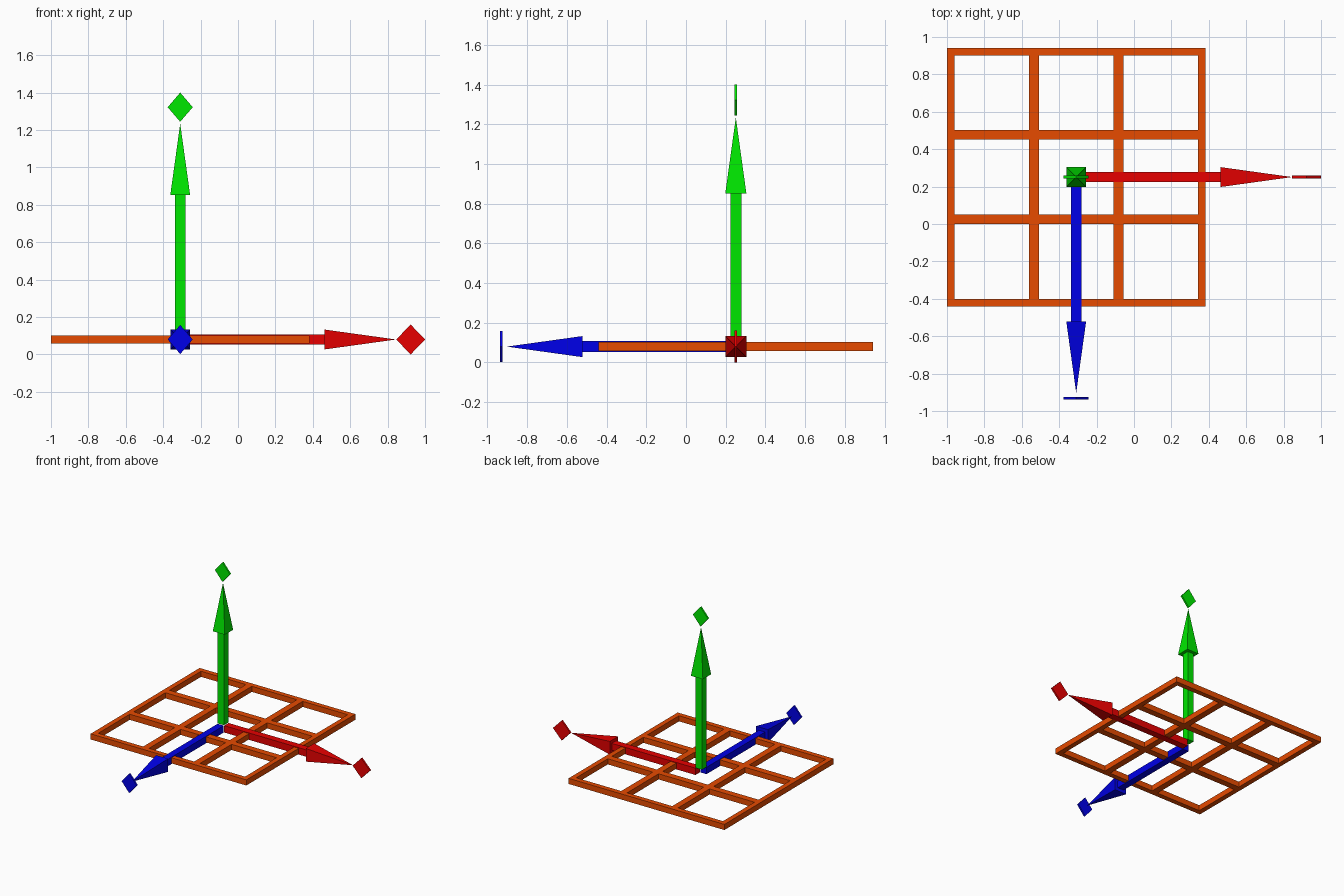
import bpy, bmesh, math
from mathutils import Matrix, Vector

if "Cube" in bpy.data.objects:
    bpy.data.objects.remove(bpy.data.objects["Cube"])

CENTRE = Vector((-0.309, 0.251, 0.08))


def material(name, rgb):
    m = bpy.data.materials.new(name)
    m.diffuse_color = (*rgb, 1)
    m.use_nodes = True
    m.node_tree.nodes["Principled BSDF"].inputs["Base Color"].default_value = m.diffuse_color
    return m


def finish(bm, name, mat):
    bmesh.ops.recalc_face_normals(bm, faces=bm.faces)
    me = bpy.data.meshes.new(name)
    bm.to_mesh(me)
    bm.free()
    me.materials.append(mat)
    ob = bpy.data.objects.new(name, me)
    bpy.context.collection.objects.link(ob)
    return ob


def box(bm, lo, hi):
    lo, hi = Vector(lo), Vector(hi)
    size = hi - lo
    bmesh.ops.create_cube(bm, size=1, matrix=Matrix.Translation((lo + hi) / 2)
                          @ Matrix.Diagonal((*size, 1)))


orange = material("burnt orange", (0.80, 0.07, 0.0))
red = material("red", (0.80, 0.0, 0.0))
green = material("green", (0.0, 0.80, 0.0))
blue = material("blue", (0.0, 0.0, 0.80))

# Lattice: one flat panel with nine square openings
HALF, RIM, BAR, MID, H = 0.691, 0.04, 0.026, 0.226, 0.0225
cuts = [-HALF, -HALF + RIM, -MID - BAR, -MID + BAR,
        MID - BAR, MID + BAR, HALF - RIM, HALF]
bm = bmesh.new()
grid = [[bm.verts.new((x, y, -H)) for y in cuts] for x in cuts]
for i in range(7):
    for j in range(7):
        if i % 2 == 0 or j % 2 == 0:
            bm.faces.new((grid[i][j], grid[i + 1][j],
                          grid[i + 1][j + 1], grid[i][j + 1]))
ext = bmesh.ops.extrude_face_region(bm, geom=bm.faces[:],
                                    use_keep_orig=True)
bmesh.ops.translate(bm, vec=(0, 0, 2 * H),
                    verts=[g for g in ext["geom"]
                           if isinstance(g, bmesh.types.BMVert)])
finish(bm, "floor_lattice", orange).location = CENTRE

# Arrows: square shaft and four-sided head, modelled upright then turned
SHAFT, HEAD, BASE, TIP = 0.0275, 0.053, 0.772, 1.154


def arrow(name, mat, turn):
    bm = bmesh.new()
    box(bm, (-SHAFT, -SHAFT, 0.03), (SHAFT, SHAFT, BASE))
    corners = [bm.verts.new((x * HEAD, y * HEAD, BASE))
               for x, y in ((-1, -1), (1, -1), (1, 1), (-1, 1))]
    tip = bm.verts.new((0, 0, TIP))
    bm.faces.new(corners)
    for i in range(4):
        bm.faces.new((corners[i], corners[(i + 1) % 4], tip))
    ob = finish(bm, name, mat)
    ob.matrix_world = Matrix.Translation(CENTRE) @ turn
    return ob


arrow("upright_arrow", green, Matrix.Identity(4))
arrow("side_arrow", red, Matrix.Rotation(math.pi / 2, 4, 'Y'))
arrow("front_arrow", blue, Matrix.Rotation(math.pi / 2, 4, 'X'))


# Plain lozenge tags at the arrow ends, thin along y, with no lettering
def tag(name, mat, offset, half_w, half_h, t=0.007):
    bm = bmesh.new()
    rings = [[bm.verts.new((x * half_w, y, z * half_h))
              for x, z in ((-1, 0), (0, -1), (1, 0), (0, 1))]
             for y in (-t, t)]
    for r in rings:
        bm.faces.new(r)
    for i in range(4):
        k = (i + 1) % 4
        bm.faces.new((rings[0][i], rings[0][k], rings[1][k], rings[1][i]))
    finish(bm, name, mat).location = CENTRE + Vector(offset)


tag("upright_tag", green, (0, 0, 1.242), 0.067, 0.078)
tag("side_tag", red, (1.232, 0, 0), 0.077, 0.08)
tag("front_tag", blue, (0, -1.182, 0), 0.067, 0.078)
